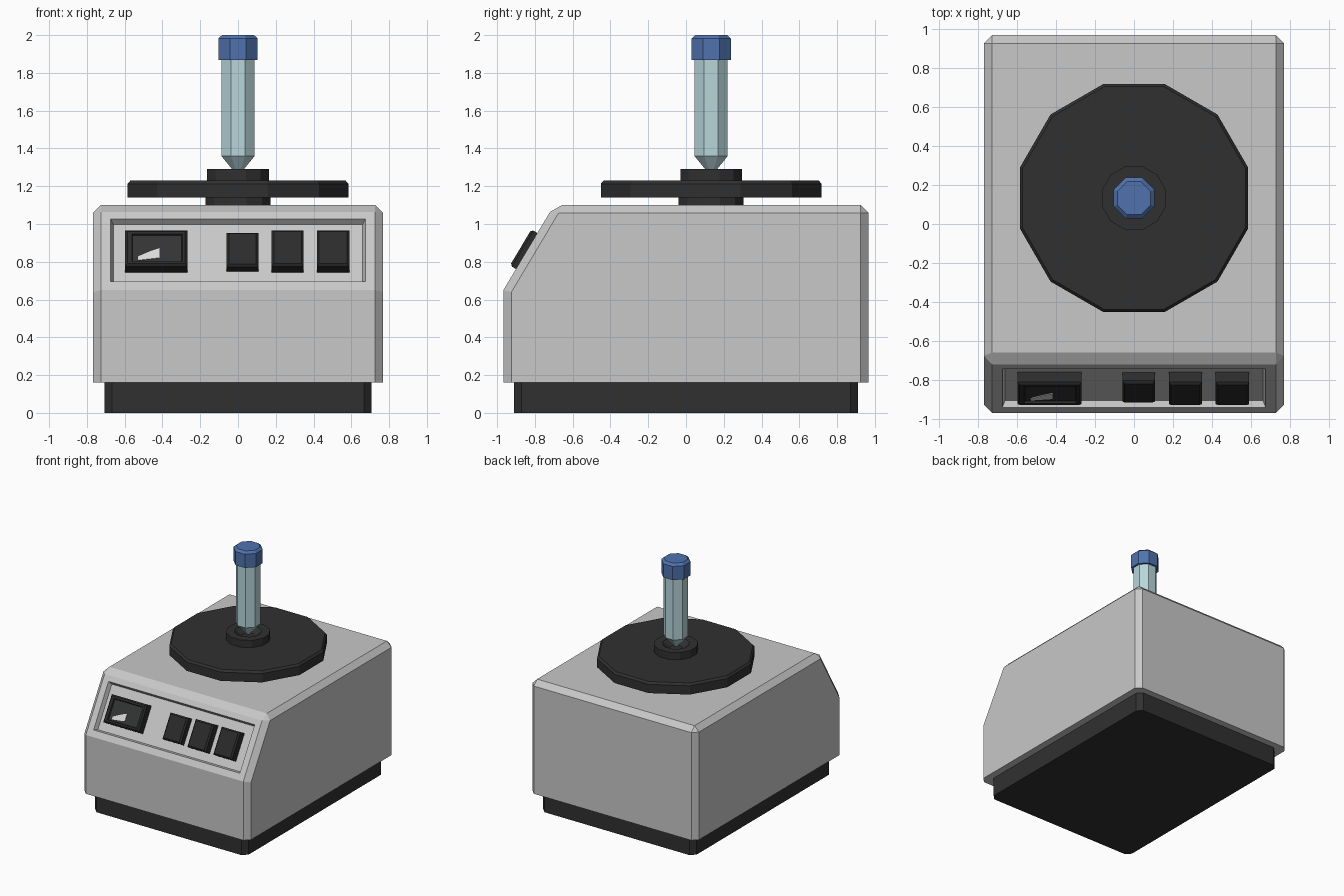
import bpy, bmesh, math
from mathutils import Vector

cube = bpy.data.objects.get("Cube")
if cube:
    bpy.data.objects.remove(cube, do_unlink=True)


def material(name, r, g, b):
    m = bpy.data.materials.new(name)
    m.use_nodes = True
    m.diffuse_color = (r, g, b, 1)
    m.node_tree.nodes["Principled BSDF"].inputs["Base Color"].default_value = (r, g, b, 1)
    return m


CASE = material("light grey case", 0.58, 0.58, 0.58)
DARK = material("charcoal plastic", 0.03, 0.03, 0.03)
BUTTON = material("black button", 0.024, 0.024, 0.024)
SCREEN = material("dark screen", 0.033, 0.034, 0.035)
READOUT = material("pale readout", 0.7, 0.7, 0.7)
TUBE = material("pale aqua tube", 0.48, 0.67, 0.71)
BLUE = material("blue cap", 0.08, 0.17, 0.42)

# Sloped control panel frame: u across, v up the slope, w outward
FOLD = Vector((0, -0.967, 0.65))
UP = Vector((0, 0.512, 0.859)).normalized()
OUT = Vector((0, -UP.z, UP.y))
CENTRE_Y = 0.133


def on_slope(u, v, w):
    return FOLD + Vector((u, 0, 0)) + UP * v + OUT * w


def finish(name, bm, *mats):
    bmesh.ops.recalc_face_normals(bm, faces=bm.faces)
    mesh = bpy.data.meshes.new(name)
    bm.to_mesh(mesh)
    bm.free()
    for m in mats:
        mesh.materials.append(m)
    ob = bpy.data.objects.new(name, mesh)
    bpy.context.collection.objects.link(ob)
    return ob


def prism(bm, bottom, top):
    """Close two matching point loops into a solid."""
    a = [bm.verts.new(p) for p in bottom]
    b = [bm.verts.new(p) for p in top]
    bm.faces.new(a)
    bm.faces.new(b)
    for i in range(len(a)):
        j = (i + 1) % len(a)
        bm.faces.new((a[i], a[j], b[j], b[i]))
    bmesh.ops.recalc_face_normals(bm, faces=bm.faces)


def lathe(name, sides, profile, mat):
    """Revolve (flat-to-centre radius, height) points with flats facing the axes."""
    bm = bmesh.new()
    rings = []
    for r, z in profile:
        r /= math.cos(math.pi / sides)
        angles = [2 * math.pi * (i + 0.5) / sides for i in range(sides)]
        rings.append([bm.verts.new((r * math.cos(a), CENTRE_Y + r * math.sin(a), z)) for a in angles])
    for lo, hi in zip(rings, rings[1:]):
        for i in range(sides):
            j = (i + 1) % sides
            bm.faces.new((lo[i], lo[j], hi[j], hi[i]))
    bm.faces.new(rings[0])
    bm.faces.new(rings[-1])
    return finish(name, bm, mat)


def slope_face(bm):
    return max((f for f in bm.faces if f.normal.dot(OUT) > 0.99), key=lambda f: f.calc_area())


def place(face, left, right, low, high, w):
    """Move a four-sided face to an exact rectangle in the slope frame."""
    mid = face.calc_center_median()
    for vert in face.verts:
        vert.co = on_slope(left if vert.co.x < mid.x else right,
                           low if vert.co.z < mid.z else high, w)


# Case: side profile extruded across, chamfered, with a recessed panel
bm = bmesh.new()
brow = on_slope(0, 0.45 / UP.z, 0)
profile = [(-0.967, 0.16), (FOLD.y, FOLD.z), (brow.y, 1.1), (0.967, 1.1), (0.967, 0.16)]
prism(bm, [(-0.768, y, z) for y, z in profile], [(0.768, y, z) for y, z in profile])


def chamfered(e):
    a, b = (v.co for v in e.verts)
    lower = a.z < 0.2 and b.z < 0.2
    fold = abs(a.z - FOLD.z) < 0.01 and abs(b.z - FOLD.z) < 0.01
    return not (lower or fold)


bmesh.ops.bevel(bm, geom=[e for e in bm.edges if chamfered(e)], offset=0.042,
                segments=1, affect='EDGES')
bm.normal_update()
panel = slope_face(bm)
bmesh.ops.inset_individual(bm, faces=[panel], thickness=0.03)
place(panel, -0.674, 0.674, 0.053, 0.437, 0)
bmesh.ops.inset_individual(bm, faces=[panel], thickness=0.015)
place(panel, -0.66, 0.66, 0.065, 0.425, -0.035)
finish("case", bm, CASE)

# Base plinth with chamfered upright corners
bm = bmesh.new()
bmesh.ops.create_cube(bm, size=1)
for v in bm.verts:
    v.co = (v.co.x * 1.416, v.co.y * 1.82, 0.081 + v.co.z * 0.162)
upright = [e for e in bm.edges if abs(e.verts[0].co.z - e.verts[1].co.z) > 0.1]
bmesh.ops.bevel(bm, geom=upright, offset=0.04, segments=1, affect='EDGES')
finish("base_plinth", bm, DARK)


def panel_block(name, left, right, low, high, height, *mats):
    """Block on the panel floor with a chamfered outer face."""
    bm = bmesh.new()

    def loop(inset, w):
        l, r, b, t = left + inset, right - inset, low + inset, high - inset
        return [on_slope(u, v, w) for u, v in ((l, b), (r, b), (r, t), (l, t))]

    prism(bm, loop(0, -0.036), loop(0, height))
    bm.normal_update()
    face = slope_face(bm)
    rim = [e for e in face.edges]
    bmesh.ops.bevel(bm, geom=rim, offset=0.012, segments=1, affect='EDGES')
    bm.normal_update()
    return bm


# Push buttons, the first one sitting slightly lower
for name, left, right, low, high, height in (
        ("centre_button", -0.06, 0.108, 0.135, 0.345, 0.025),
        ("inner_left_button", 0.178, 0.348, 0.13, 0.352, 0.037),
        ("outer_left_button", 0.417, 0.59, 0.13, 0.352, 0.037)):
    finish(name, panel_block(name, left, right, low, high, height), BUTTON)

# Display housing with a sunken screen
bm = panel_block("display", -0.597, -0.268, 0.13, 0.352, 0.037)
screen = slope_face(bm)
bmesh.ops.inset_individual(bm, faces=[screen], thickness=0.02)
place(screen, -0.562, -0.295, 0.155, 0.325, 0.037)
bmesh.ops.inset_individual(bm, faces=[screen], thickness=0.004)
place(screen, -0.558, -0.299, 0.159, 0.321, 0.025)
screen.material_index = 1
finish("display", bm, BUTTON, SCREEN)

# Rising readout on the screen
bm = bmesh.new()
shape = [(-0.53, 0.167), (-0.415, 0.182), (-0.415, 0.242), (-0.46, 0.225), (-0.53, 0.19)]
prism(bm, [on_slope(u, v, 0.024) for u, v in shape], [on_slope(u, v, 0.029) for u, v in shape])
finish("screen_readout", bm, READOUT)

# Turntable, hub, tube and cap
lathe("turntable_neck", 12, [(0.172, 1.095), (0.172, 1.145)], DARK)
lathe("turntable", 12, [(0.584, 1.14), (0.584, 1.213), (0.57, 1.23)], DARK)
lathe("tube_holder", 12, [(0.163, 1.225), (0.163, 1.29), (0.1, 1.29), (0.05, 1.25)], DARK)
lathe("tube", 8, [(0.015, 1.27), (0.088, 1.36), (0.088, 1.875)], TUBE)
lathe("tube_cap", 8, [(0.104, 1.868), (0.104, 1.982), (0.085, 2.0)], BLUE)
